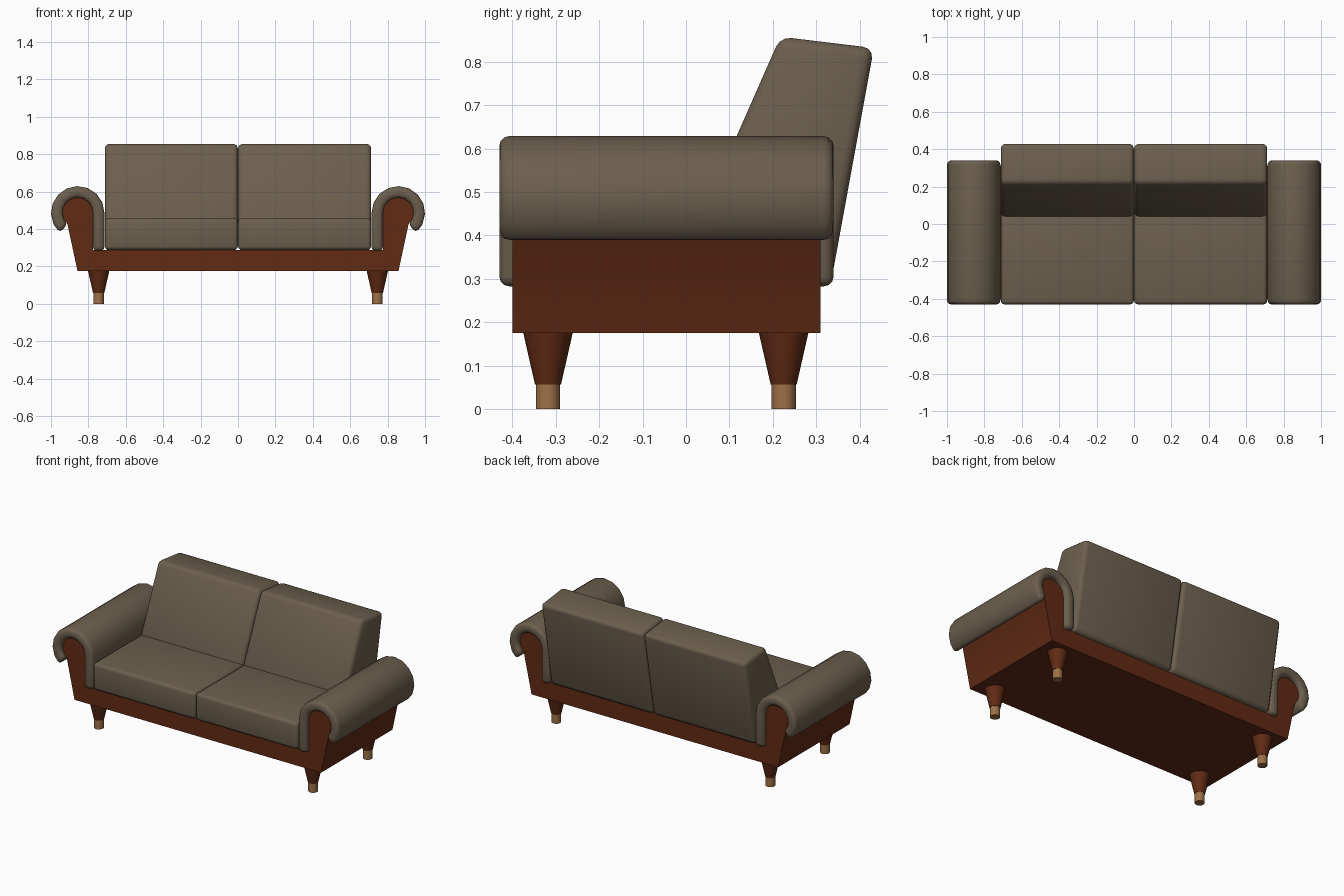
import bpy, bmesh, math
from mathutils import Vector

if "Cube" in bpy.data.objects:
    bpy.data.objects.remove(bpy.data.objects["Cube"])


def material(name, rgb):
    m = bpy.data.materials.new(name)
    m.diffuse_color = (*rgb, 1)
    m.use_nodes = True
    m.node_tree.nodes["Principled BSDF"].inputs["Base Color"].default_value = m.diffuse_color
    return m


FABRIC = material("taupe fabric", (0.15, 0.115, 0.075))
WOOD = material("red brown wood", (0.12, 0.024, 0.007))
BRASS = material("light wood tip", (0.34, 0.165, 0.062))


def finish(bm, name, mat):
    bmesh.ops.recalc_face_normals(bm, faces=bm.faces[:])
    me = bpy.data.meshes.new(name)
    bm.to_mesh(me)
    bm.free()
    me.materials.append(mat)
    ob = bpy.data.objects.new(name, me)
    bpy.context.collection.objects.link(ob)
    bpy.ops.object.select_all(action='DESELECT')
    ob.select_set(True)
    bpy.context.view_layer.objects.active = ob
    bpy.ops.object.shade_smooth_by_angle(angle=math.radians(35))
    return ob


def prism(name, pts, axis, lo, hi, mat, bevel=0):
    """Extrude a profile along x (pts are y,z) or y (pts are x,z)."""
    bm = bmesh.new()
    put = (lambda p: (lo, p[0], p[1])) if axis == 'x' else (lambda p: (p[0], lo, p[1]))
    face = bm.faces.new([bm.verts.new(put(p)) for p in pts])
    new = bmesh.ops.extrude_face_region(bm, geom=[face])['geom']
    step = Vector((hi - lo, 0, 0)) if axis == 'x' else Vector((0, hi - lo, 0))
    bmesh.ops.translate(bm, vec=step, verts=[v for v in new if isinstance(v, bmesh.types.BMVert)])
    # the extrusion may keep the start cap or not: close any open border
    rim = [e for e in bm.edges if e.is_boundary]
    if rim:
        bmesh.ops.holes_fill(bm, edges=rim, sides=0)
    bmesh.ops.recalc_face_normals(bm, faces=bm.faces[:])
    if bevel:
        sharp = [e for e in bm.edges if e.calc_face_angle(0) > math.radians(40)]
        bmesh.ops.bevel(bm, geom=sharp, offset=bevel, offset_type='OFFSET',
                        segments=3, profile=0.5, affect='EDGES', clamp_overlap=True)
    return finish(bm, name, mat)


CX, CZ = 0.857, 0.486   # centre of the arm scroll


def arc(r, a0, a1, n=10):
    angles = [math.radians(a0 + (a1 - a0) * i / n) for i in range(n + 1)]
    return [(CX + r * math.cos(a), CZ + r * math.sin(a)) for a in angles]


# wooden frame: base and both scroll arm cores in one profile
half = [(0.858, 0.175)] + arc(0.082, -48, 180) + [(0.775, 0.288)]
prism("wood_frame", half + [(-x, z) for x, z in reversed(half)], 'y', -0.40, 0.31, WOOD)

# padded scroll bands over the arms
band = [(0.714, 0.283)] + arc(0.143, 180, -48) + arc(0.082, -48, 180) + [(0.775, 0.283)]
for s, side in ((1, "right"), (-1, "left")):
    prism(side + "_arm_pad", [(s * x, z) for x, z in band], 'y', -0.43, 0.34, FABRIC, 0.022)

# seat and back cushions
seat = [(-0.43, 0.288), (-0.43, 0.457), (0.09, 0.457), (0.09, 0.288)]
back = [(0.04, 0.285), (0.04, 0.455), (0.2175, 0.858), (0.433, 0.832), (0.333, 0.285)]
for s, side in ((1, "right"), (-1, "left")):
    lo, hi = sorted((s * 0.001, s * 0.712))
    prism(side + "_seat_cushion", seat, 'x', lo, hi, FABRIC, 0.02)
    prism(side + "_back_cushion", back, 'x', lo, hi, FABRIC, 0.025)


# tapered legs with lighter tips
def cone(name, x, y, z0, z1, r0, r1, mat):
    bm = bmesh.new()
    bmesh.ops.create_cone(bm, cap_ends=True, segments=20, radius1=r0, radius2=r1, depth=z1 - z0)
    bmesh.ops.translate(bm, vec=(x, y, (z0 + z1) / 2), verts=bm.verts[:])
    finish(bm, name, mat)


for x, side in ((0.745, "right"), (-0.745, "left")):
    for y, end in ((-0.318, "front"), (0.225, "back")):
        cone(f"{end}_{side}_leg", x, y, 0.057, 0.18, 0.03, 0.058, WOOD)
        cone(f"{end}_{side}_leg_tip", x, y, 0, 0.058, 0.028, 0.028, BRASS)
